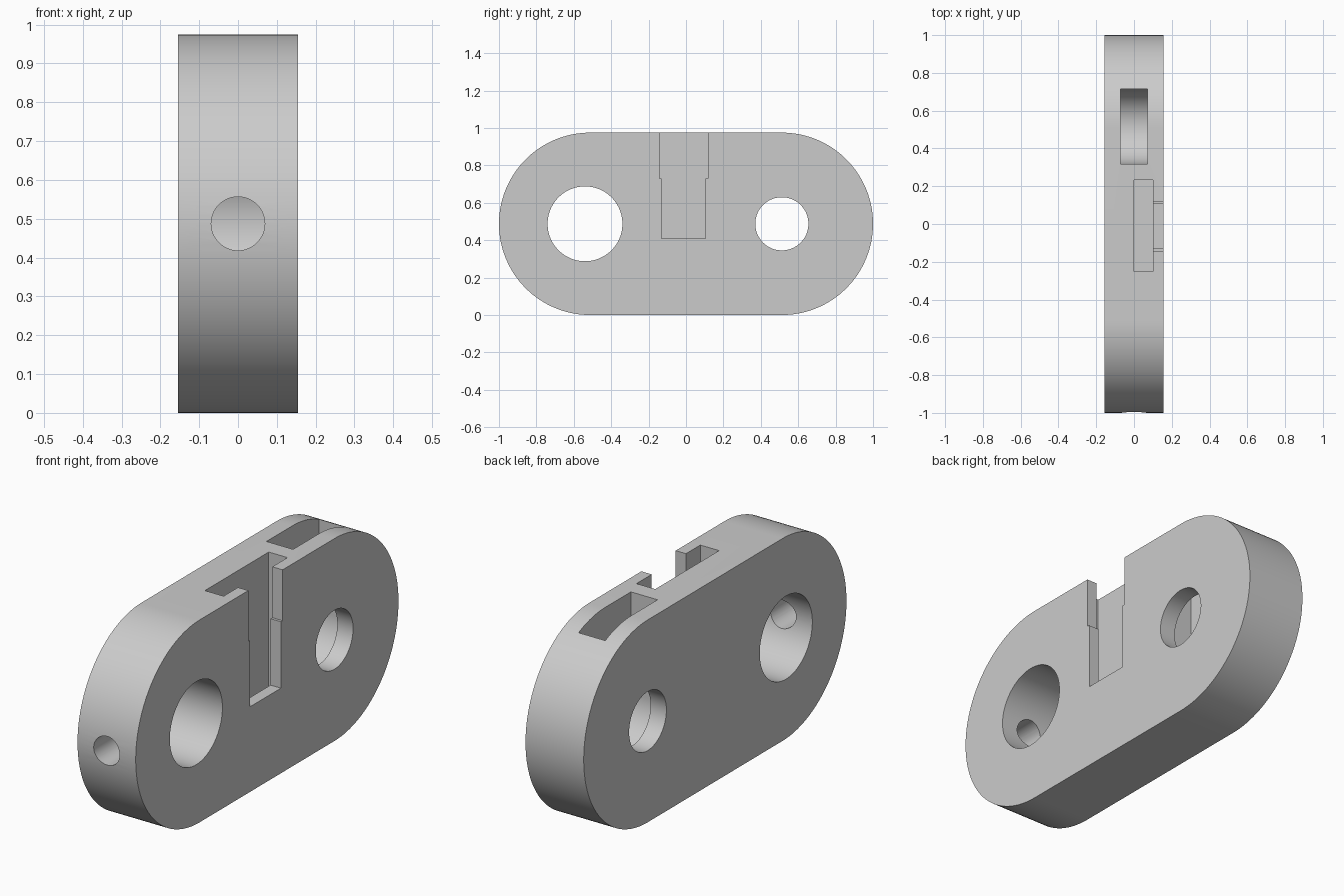
import bpy, bmesh, math
from mathutils import Matrix

if "Cube" in bpy.data.objects:
    bpy.data.objects.remove(bpy.data.objects["Cube"], do_unlink=True)

R = 0.4875          # end radius, also the centre height
END = 1 - R         # y of the end arc centres
HALF = 0.155        # half thickness
SEG = 128

grey = bpy.data.materials.new("light grey")
grey.use_nodes = True
colour = (0.6, 0.6, 0.6, 1)
grey.diffuse_color = colour
grey.node_tree.nodes["Principled BSDF"].inputs["Base Color"].default_value = colour


def arc(y, z, r, start, stop, n):
    """Points in the (y, z) plane along an arc, angles in degrees."""
    angles = [math.radians(start + (stop - start) * i / n) for i in range(n + 1)]
    return [(y + r * math.cos(a), z + r * math.sin(a)) for a in angles]


def prism(name, profile, x0, x1):
    """Extrude a (y, z) profile along x."""
    bm = bmesh.new()
    face = bm.faces.new([bm.verts.new((x0, y, z)) for y, z in profile])
    out = bmesh.ops.extrude_face_region(bm, geom=[face])
    verts = [v for v in out["geom"] if isinstance(v, bmesh.types.BMVert)]
    bmesh.ops.translate(bm, verts=verts, vec=(x1 - x0, 0, 0))
    bmesh.ops.recalc_face_normals(bm, faces=bm.faces)
    return finish(name, bm)


def finish(name, bm):
    mesh = bpy.data.meshes.new(name)
    bm.to_mesh(mesh)
    bm.free()
    mesh.materials.append(grey)
    obj = bpy.data.objects.new(name, mesh)
    bpy.context.collection.objects.link(obj)
    return obj


def box_profile(y0, y1, z0, z1):
    return [(y0, z0), (y1, z0), (y1, z1), (y0, z1)]


# Rounded link body
body = prism("link_body",
             arc(END, R, R, -90, 90, SEG // 2) + arc(-END, R, R, 90, 270, SEG // 2),
             -HALF, HALF)

# Cross holes
cutters = [
    prism("large_hole_cutter", arc(-0.54, R, 0.2, 0, 360, SEG)[:-1], -0.5, 0.5),
    prism("small_hole_cutter", arc(END, R, 0.142, 0, 360, SEG)[:-1], -0.5, 0.5),
]

# Round-bottomed wheel pocket, open at the top
cutters.append(prism("wheel_pocket_cutter",
                     arc(0.517, R, 0.199, 180, 360, SEG // 2) + [(0.716, 1.2), (0.318, 1.2)],
                     -0.071, 0.071))

# Wide inner slot, then the stepped opening through the side
cutters.append(prism("inner_slot_cutter", box_profile(-0.252, 0.234, 0.25, 1.2), 0, 0.1))
cutters.append(prism("side_opening_cutter",
                     [(-0.13, 0.41), (0.105, 0.41), (0.105, 0.73), (0.118, 0.73),
                      (0.118, 1.2), (-0.143, 1.2), (-0.143, 0.73), (-0.13, 0.73)],
                     0.06, 0.5))

# Pin hole from the front end into the large hole
bm = bmesh.new()
bmesh.ops.create_cone(bm, cap_ends=True, segments=64, radius1=0.069, radius2=0.069, depth=0.66,
                      matrix=Matrix.Translation((0, -0.87, R)) @ Matrix.Rotation(math.pi / 2, 4, "X"))
cutters.append(finish("pin_hole_cutter", bm))

# Cut everything and drop the cutters
bpy.ops.object.select_all(action="DESELECT")
bpy.context.view_layer.objects.active = body
body.select_set(True)
for cutter in cutters:
    mod = body.modifiers.new(cutter.name, "BOOLEAN")
    mod.operation = "DIFFERENCE"
    mod.solver = "EXACT"
    mod.object = cutter
    bpy.ops.object.modifier_apply(modifier=mod.name)
    bpy.data.objects.remove(cutter, do_unlink=True)

bpy.ops.object.shade_smooth_by_angle(angle=math.radians(30))
